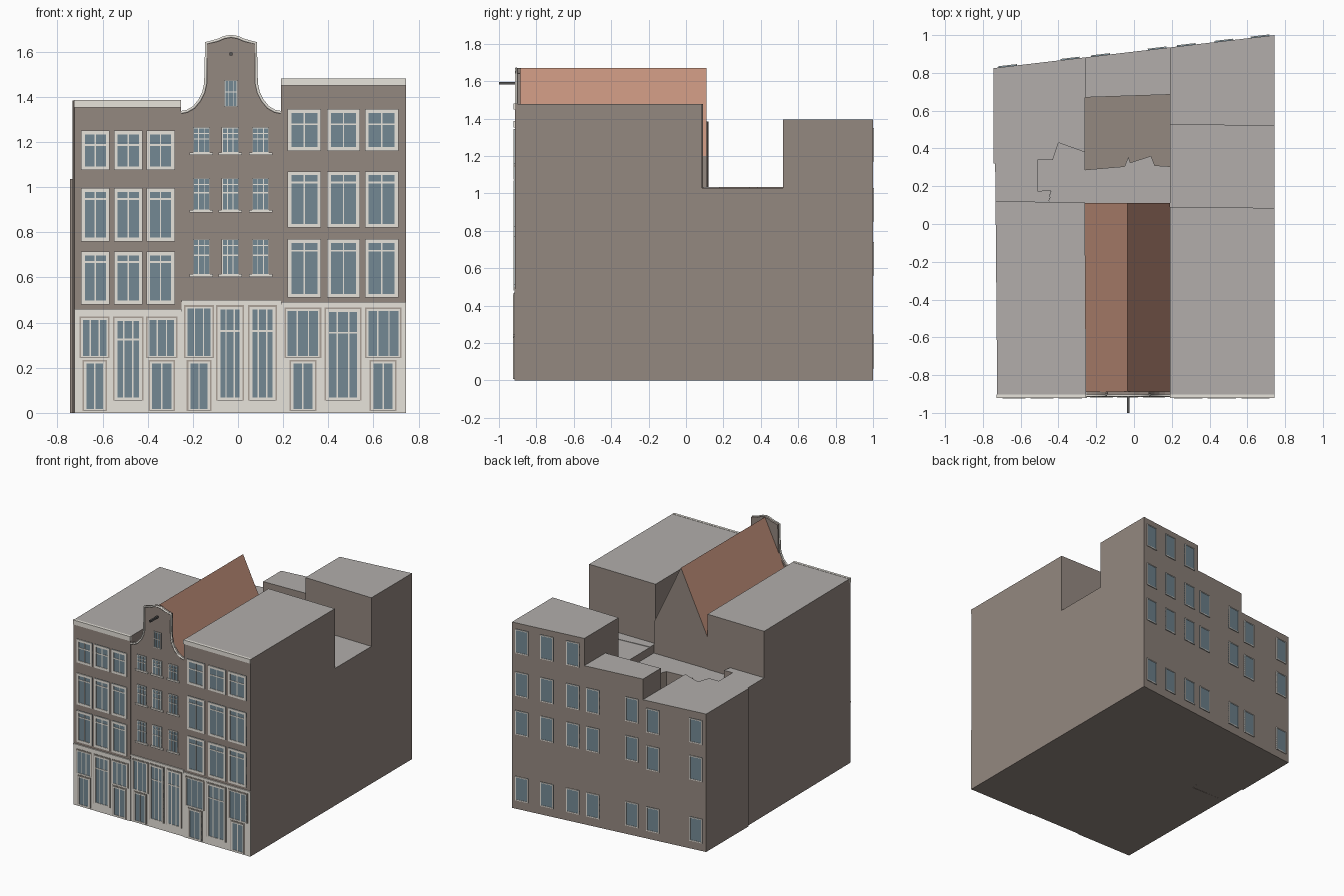
import bpy, bmesh, math
from mathutils import Vector

cube = bpy.data.objects.get("Cube")
if cube:
    bpy.data.objects.remove(cube, do_unlink=True)


def material(name, rgb):
    lin = [(c / 255 / 12.92) if c < 11 else ((c / 255 + 0.055) / 1.055) ** 2.4 for c in rgb]
    m = bpy.data.materials.new(name)
    m.use_nodes = True
    m.diffuse_color = (*lin, 1)
    m.node_tree.nodes["Principled BSDF"].inputs["Base Color"].default_value = (*lin, 1)
    return m


BRICK, ROOF, WHITE, GLASS, TILE, TAUPE, IRON = range(7)
MATS = [material("brown brick", (148, 136, 128)), material("grey roof", (178, 174, 171)),
        material("white paint", (232, 228, 220)), material("blue grey glass", (116, 137, 148)),
        material("terracotta tile", (195, 145, 124)), material("taupe surround", (172, 162, 152)),
        material("dark iron", (85, 85, 85))]


def finish(name, bm):
    bmesh.ops.recalc_face_normals(bm, faces=bm.faces)
    me = bpy.data.meshes.new(name)
    bm.to_mesh(me)
    bm.free()
    for m in MATS:
        me.materials.append(m)
    ob = bpy.data.objects.new(name, me)
    bpy.context.collection.objects.link(ob)
    return ob


def extrude_outline(name, pts, vec, side, top=None):
    """Extrude a flat outline; faces pointing up may get their own material."""
    bm = bmesh.new()
    face = bm.faces.new([bm.verts.new(p) for p in pts])
    new = bmesh.ops.extrude_face_region(bm, geom=[face], use_keep_orig=True)["geom"]
    bmesh.ops.translate(bm, vec=vec, verts=[g for g in new if isinstance(g, bmesh.types.BMVert)])
    bmesh.ops.recalc_face_normals(bm, faces=bm.faces)
    for f in bm.faces:
        f.material_index = top if top is not None and f.normal.z > 0.2 else side
    return finish(name, bm)


def block(name, plan, height, top=ROOF):
    return extrude_outline(name, [(x, y, 0) for x, y in plan], (0, 0, height), BRICK, top)


def box(bm, x0, x1, y0, y1, z0, z1, mat):
    geo = bmesh.ops.create_cube(bm, size=1)
    for v in geo["verts"]:
        v.co = Vector((x0 + (v.co.x + .5) * (x1 - x0), y0 + (v.co.y + .5) * (y1 - y0),
                       z0 + (v.co.z + .5) * (z1 - z0)))
        for f in v.link_faces:
            f.material_index = mat


def window(bm, x0, x1, z0, z1, y, frame=.012, cols=2, transom=None, bar=.006, surround=0, sill=0):
    """Glass plate with frame, upright bars and an optional transom."""
    out = y - .007
    if surround:
        box(bm, x0 - surround, x1 + surround, y - .003, y, z0, z1 + surround, TAUPE)
    box(bm, x0, x1, y - .004, y, z0, z1, GLASS)
    for a, b in ((x0, x0 + frame), (x1 - frame, x1)):
        box(bm, a, b, out, y, z0, z1, WHITE)
    for a, b in ((z0, z0 + frame), (z1 - frame, z1)):
        box(bm, x0, x1, out, y, a, b, WHITE)
    for i in range(1, cols):
        c = x0 + (x1 - x0) * i / cols
        box(bm, c - bar / 2, c + bar / 2, out + .001, y, z0, z1, WHITE)
    if transom:
        c = z0 + (z1 - z0) * transom
        box(bm, x0, x1, out + .0005, y, c - bar * .7, c + bar * .7, WHITE)
    if sill:
        box(bm, x0 - sill, x1 + sill, y - .01, y, z0 - .008, z0 + .004, WHITE)


def back_y(x):
    return .825 + (x + .745) * .1175


FRONT, MID = -.914, -.908
XL, XR = -.26, .19

# House volumes
block("left_house", [(-.724, FRONT), (-.253, FRONT), (XL, .115), (-.733, .12)], 1.384)
block("right_house", [(XR, FRONT), (.745, FRONT), (.745, .085), (XR, .09)], 1.479)
block("right_link", [(XR, .09), (.745, .085), (.745, .518), (XR, .528)], 1.03)
block("right_rear_house", [(XR, .528), (.745, .518), (.745, 1), (XR, back_y(XR))], 1.395)
block("middle_rear_house", [(XL, .67), (XR, .685), (XR, back_y(XR)), (XL, back_y(XL))], 1.19)
block("left_rear_house", [(-.733, .12), (-.45, .12), (-.44, .178), (-.51, .175), (-.51, .34),
                          (-.43, .34), (-.4, .43), (XL, .38), (XL, back_y(XL)),
                          (-.745, .825), (-.745, .32), (-.735, .32)], 1.035)
block("low_roof", [(-.45, .11), (XR, .11), (XR, .305), (.11, .31), (.09, .36), (-.02, .325),
                   (-.03, .355), (-.05, .305), (XL, .287), (XL, .38), (-.4, .43), (-.43, .34),
                   (-.51, .34), (-.51, .175), (-.44, .178)], .97)
block("courtyard_floor", [(XL, .28), (XR, .28), (XR, .69), (XL, .69)], .008, BRICK)
extrude_outline("link_roof_patch", [(XR, .09, 1.03), (.5, .09, 1.03), (.51, .18, 1.03),
                                    (XR, .155, 1.03)], (0, 0, .003), ROOF)

# Middle house with steep tiled roof
extrude_outline("middle_house", [(XL, -.89, 0), (XR, -.89, 0), (XR, -.89, 1.2),
                                 (-.035, -.89, 1.67), (XL, -.89, 1.2)], (0, 1, 0), BRICK, TILE)

# Bell gable: right half mirrored about its axis
AX = -.031
half = [(.221, 1.333), (.195, 1.338), (.165, 1.355), (.14, 1.385), (.122, 1.42),
        (.113, 1.46), (.11, 1.64), (.06, 1.652), (.03, 1.665)]
edge = [(AX + x, z) for x, z in half] + [(AX, 1.67)] + [(AX - x, z) for x, z in reversed(half)]
outline = [(AX - .221, 0), (AX + .221, 0)] + edge
extrude_outline("bell_gable", [(x, MID, z) for x, z in outline], (0, .022, 0), BRICK)

curve = bpy.data.curves.new("gable_trim", "CURVE")
curve.dimensions = "3D"
curve.bevel_depth, curve.bevel_resolution = .007, 1
spline = curve.splines.new("POLY")
spline.points.add(len(edge) - 1)
for p, (x, z) in zip(spline.points, edge):
    p.co = (x, MID, z - .002, 1)
curve.materials.append(MATS[WHITE])
bpy.context.collection.objects.link(bpy.data.objects.new("gable_trim", curve))

# Hoisting beam
bm = bmesh.new()
box(bm, AX - .006, AX + .006, -1, -.88, 1.583, 1.597, IRON)
finish("hoist_beam", bm)

# Cornices and white ground floors
bm = bmesh.new()
box(bm, -.727, -.253, FRONT - .007, FRONT + .012, 1.352, 1.386, WHITE)
box(bm, XR, .745, FRONT - .007, FRONT + .012, 1.45, 1.481, WHITE)
finish("cornices", bm)
bm = bmesh.new()
for x0, x1, y, top in ((-.724, -.25, FRONT, .46), (-.25, XR, MID, .5), (XR, .745, FRONT, .49)):
    box(bm, x0, x1, y - .004, y, 0, top, WHITE)
    box(bm, x0, x1, y - .008, y, top - .01, top, WHITE)
finish("ground_floor_facing", bm)

# Upper windows of the side houses
bm = bmesh.new()
for columns, rows in (
        (((-.695, -.568), (-.55, -.422), (-.406, -.28)), ((1.075, 1.25), (.76, .995), (.48, .715))),
        (((.22, .368), (.394, .54), (.562, .71)), ((1.16, 1.345), (.82, 1.07), (.51, .77)))):
    for x0, x1 in columns:
        for i, (z0, z1) in enumerate(rows):
            window(bm, x0, x1, z0, z1, FRONT, frame=.017, transom=.64 if i == 0 else .8)
finish("side_house_windows", bm)

# Small windows with sills on the middle house
bm = bmesh.new()
for c in (-.162, -.034, .1):
    for z0, z1 in ((1.15, 1.265), (.895, 1.04), (.61, .77)):
        window(bm, c - .038, c + .038, z0, z1, MID, .005, 3, .55, .004, sill=.014)
        box(bm, c - .038, c + .038, MID - .006, MID, z1 - .03, z1 - .026, WHITE)
window(bm, AX - .03, AX + .03, 1.355, 1.475, MID, .005, 3, .55, .004)
finish("middle_house_windows", bm)

# Shop fronts: (x0, x1, low door x0, low door x1) or a tall door
bm = bmesh.new()
for x0, x1, y, top, door in (
        (-.695, -.575, FRONT, .42, (-.682, -.587)), (-.4, -.275, FRONT, .42, (-.39, -.285)),
        (-.232, -.113, MID, .47, (-.22, -.125)), (.212, .362, FRONT, .46, (.235, .34)),
        (.57, .718, FRONT, .46, (.59, .695))):
    window(bm, x0, x1, .243, top, y - .004, .008, 3, surround=.007)
    window(bm, *door, .008, .228, y - .004, .01, 2, surround=.007)
for x0, x1, y, top in ((-.547, -.425, FRONT, .42), (-.09, .02, MID, .47),
                       (.052, .165, MID, .47), (.39, .54, FRONT, .46)):
    window(bm, x0, x1, .055, top, y - .004, .013, 3, .74, surround=.007)
finish("shop_fronts", bm)

# Rear windows on the slanted back wall
bm = bmesh.new()
slant = math.atan(.1175)
for x in (.668, .476, .277, .123, -.177, -.338, -.668):
    rows = [.155, .65, .94] if x > -.2 else [.15, .61, .89]
    if x > XR:
        rows.append(1.26)
    u = -x / math.cos(slant)
    for z in rows:
        window(bm, u - .05, u + .05, z - .09, z + .09, 0, .007, 1)
rear = finish("rear_windows", bm)
rear.location = (0, back_y(0), 0)
rear.rotation_euler.z = math.pi + slant
